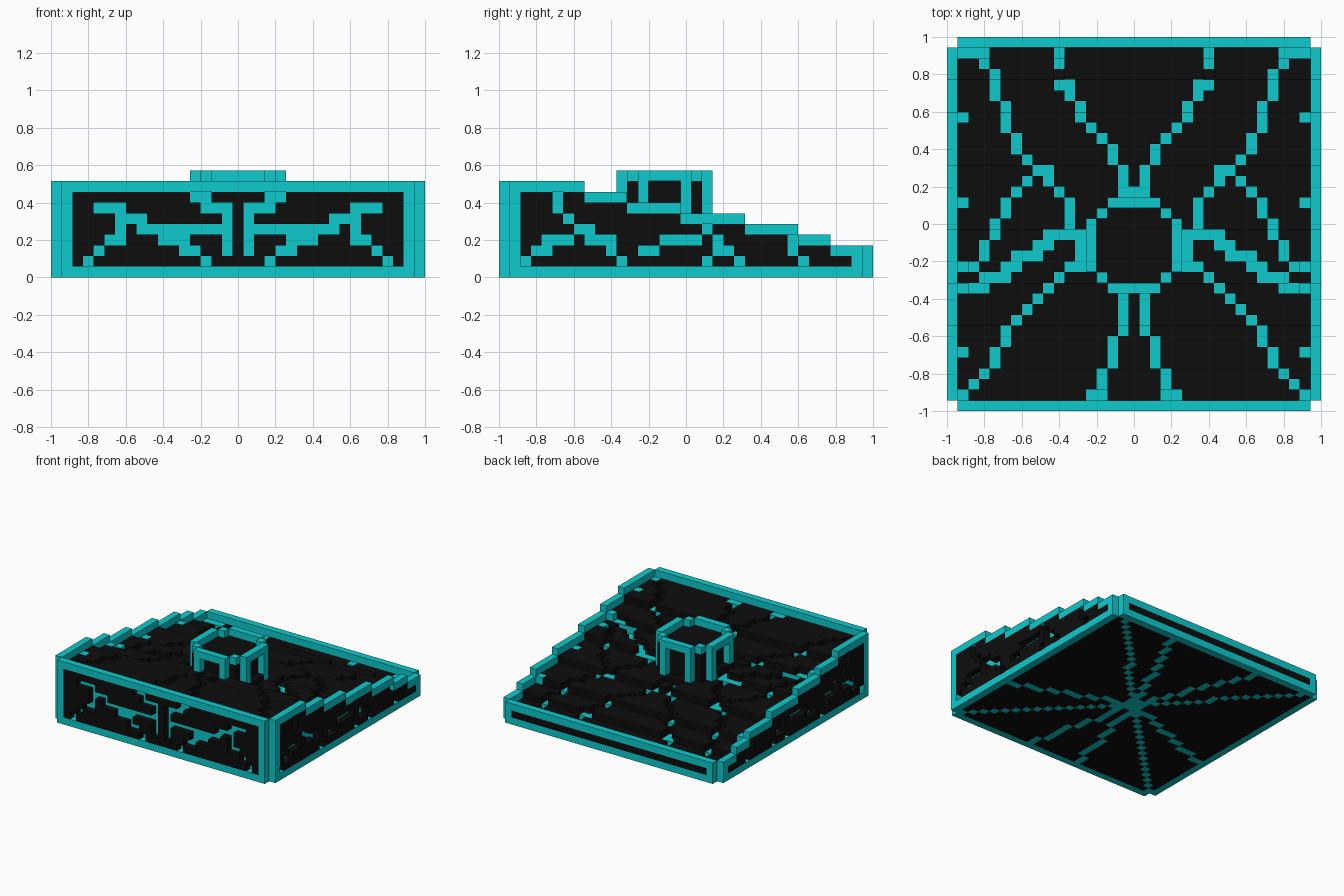
import bpy
from mathutils import Vector
from itertools import product

if "Cube" in bpy.data.objects:
    bpy.data.objects.remove(bpy.data.objects["Cube"])

N = 35              # blocks along each side
LAST = N - 1
MID = LAST // 2
S = 2 / N           # block size


def material(name, color):
    m = bpy.data.materials.new(name)
    m.use_nodes = True
    m.diffuse_color = color
    m.node_tree.nodes["Principled BSDF"].inputs["Base Color"].default_value = color
    return m


cyan = material("cyan", (0.004, 0.6, 0.62, 1))
black = material("black", (0.004, 0.004, 0.004, 1))


def block(xs, ys, zs):
    """Set of cells in a box; each argument is a (first, last) pair."""
    return set(product(*(range(a, b + 1) for a, b in (xs, ys, zs))))


def stroke(*points):
    """Cells along a polyline on a flat grid."""
    cells = {points[0]}
    for (ax, ay), (bx, by) in zip(points, points[1:]):
        n = max(abs(bx - ax), abs(by - ay))
        cells |= {(round(ax + (bx - ax) * i / n), round(ay + (by - ay) * i / n))
                  for i in range(1, n + 1)}
    return cells


def strokes(*paths):
    return set().union(*(stroke(*p) for p in paths))


def mirrored(cells):
    return cells | {(LAST - c[0], *c[1:]) for c in cells}


def height(y):
    """Rim height in blocks, stepping down to the back."""
    return 9 - sum(y >= step for step in (8, 12, 17, 23, 28, 31))


# Groove patterns (left half, then mirrored)
roof_lines = mirrored(strokes(
    [(3, 33), (5, 27), (5, 26), (8, 22), (5, 19), (5, 18), (4, 17), (4, 16),
     (3, 15), (3, 14), (2, 13), (1, 13)],
    [(9, 22), (9, 21), (11, 19), (11, 16), (9, 16), (9, 15), (8, 15)],
    [(8, 14), (6, 14), (6, 13), (5, 13), (5, 12), (3, 12), (3, 11), (1, 11)],
    [(11, 16), (12, 16), (12, 13), (11, 13), (5, 7), (5, 6), (4, 5), (4, 4), (1, 1)],
    [(10, 33), (10, 30), (11, 30), (11, 29), (12, 28), (12, 27), (14, 25),
     (15, 24), (15, 23), (16, 22), (16, 20), (17, 20)],
    [(16, 10), (16, 7), (15, 6), (15, 4), (14, 3), (14, 1), (13, 1)],
    [(1, 33), (2, 33)], [(1, 27)], [(1, 19)], [(1, 5)]))
front_lines = mirrored(strokes(
    [(3, 1), (5, 3), (6, 3), (6, 6), (4, 6)],
    [(7, 5), (8, 5), (8, 4), (16, 4)],
    [(10, 3), (12, 3), (12, 2), (13, 2), (14, 1)],
    [(13, 7), (14, 7), (14, 6), (16, 6), (16, 2)]))
side_lines = strokes(
    [(5, 7), (5, 6), (7, 4), (8, 4), (8, 3), (10, 3), (10, 2), (11, 1)],
    [(2, 1), (3, 2), (4, 2), (4, 3), (6, 3)],
    [(13, 2), (14, 2), (15, 3), (18, 3), (19, 4), (20, 3), (20, 2), (21, 2), (22, 1)],
    [(19, 1)], [(27, 3), (27, 2), (28, 1)])
floor_lines = mirrored(strokes(
    *([(MID, MID), end] for end in ((10, 33), (2, 33), (1, 11), (1, 1), (13, 1)))))

# Outer frame: bottom and top beams, corner posts, stepped side rims
inner = (1, LAST - 1)
frame = set()
for y in (0, LAST):
    top = height(y) - 1
    frame |= block(inner, (y, y), (0, 0)) | block(inner, (y, y), (top, top))
    frame |= mirrored(block((1, 1), (y, y), (0, top)))
for y in range(1, LAST):
    top = height(y) - 1
    frame |= mirrored({(0, y, 0), (0, y, top)})
    if y in inner:
        frame |= mirrored(block((0, 0), (y, y), (0, top)))

# Wall panels with open grooves
walls = set()
for y in (0, LAST):
    walls |= block((2, LAST - 2), (y, y), (1, height(y) - 2))
walls -= {(x, 0, z) for x, z in front_lines}
for y in range(2, LAST - 1):
    walls |= mirrored({(0, y, z) for z in range(1, height(y) - 1)
                       if (y, z) not in side_lines})

# Floor, stepped roof and glowing core
floor, floor_inlay, roof, core = set(), set(), set(), set()
for x, y in product(range(1, LAST), repeat=2):
    h = height(y)
    (floor_inlay if (x, y) in floor_lines else floor).add((x, y, 0))
    core |= block((x, x), (y, y), (1, h - 3))
    if (x, y) not in roof_lines:
        roof.add((x, y, h - 2))
    elif x in inner or y in inner:
        core.add((x, y, h - 2))

# Raised octagonal turret: dark body, cap ring and eight legs
CY, R = 15, 4
body, ring, legs = set(), set(), set()
for dx, dy in product(range(-R, R + 1), repeat=2):
    x, y = MID + dx, CY + dy
    near, far = sorted((abs(dx), abs(dy)))
    base = height(y) - 1
    if far < R:
        body |= block((x, x), (y, y), (base, 8))
    if (far == R and near <= 2) or near == far == R - 1:
        ring.add((x, y, 9))
    if far == R and near == 2:
        legs |= block((x, x), (y, y), (base, 8))

parts = {
    "outer_frame": (frame, cyan), "wall_panels": (walls, black),
    "floor_panel": (floor, black), "floor_inlay": (floor_inlay, cyan),
    "stepped_roof": (roof, black), "inner_core": (core, cyan),
    "turret_body": (body, black), "turret_ring": (ring, cyan),
    "turret_legs": (legs, cyan),
}
solid = set().union(*(cells for cells, _ in parts.values()))


def build(name, cells, mat):
    """Mesh of the exposed block faces."""
    verts, faces = {}, []
    for cell in sorted(cells):
        for axis, side in product(range(3), (0, 1)):
            other = list(cell)
            other[axis] += 2 * side - 1
            if tuple(other) in solid:
                continue
            u, v = (axis + 1) % 3, (axis + 2) % 3
            quad = []
            for du, dv in ((0, 0), (1, 0), (1, 1), (0, 1)):
                p = list(cell)
                p[axis] += side
                p[u] += du
                p[v] += dv
                quad.append(verts.setdefault(tuple(p), len(verts)))
            faces.append(quad if side else quad[::-1])
    mesh = bpy.data.meshes.new(name)
    offset = Vector((1, 1, 0))
    mesh.from_pydata([Vector(p) * S - offset for p in verts], [], faces)
    mesh.materials.append(mat)
    bpy.context.collection.objects.link(bpy.data.objects.new(name, mesh))


for name, (cells, mat) in parts.items():
    build(name, cells, mat)
